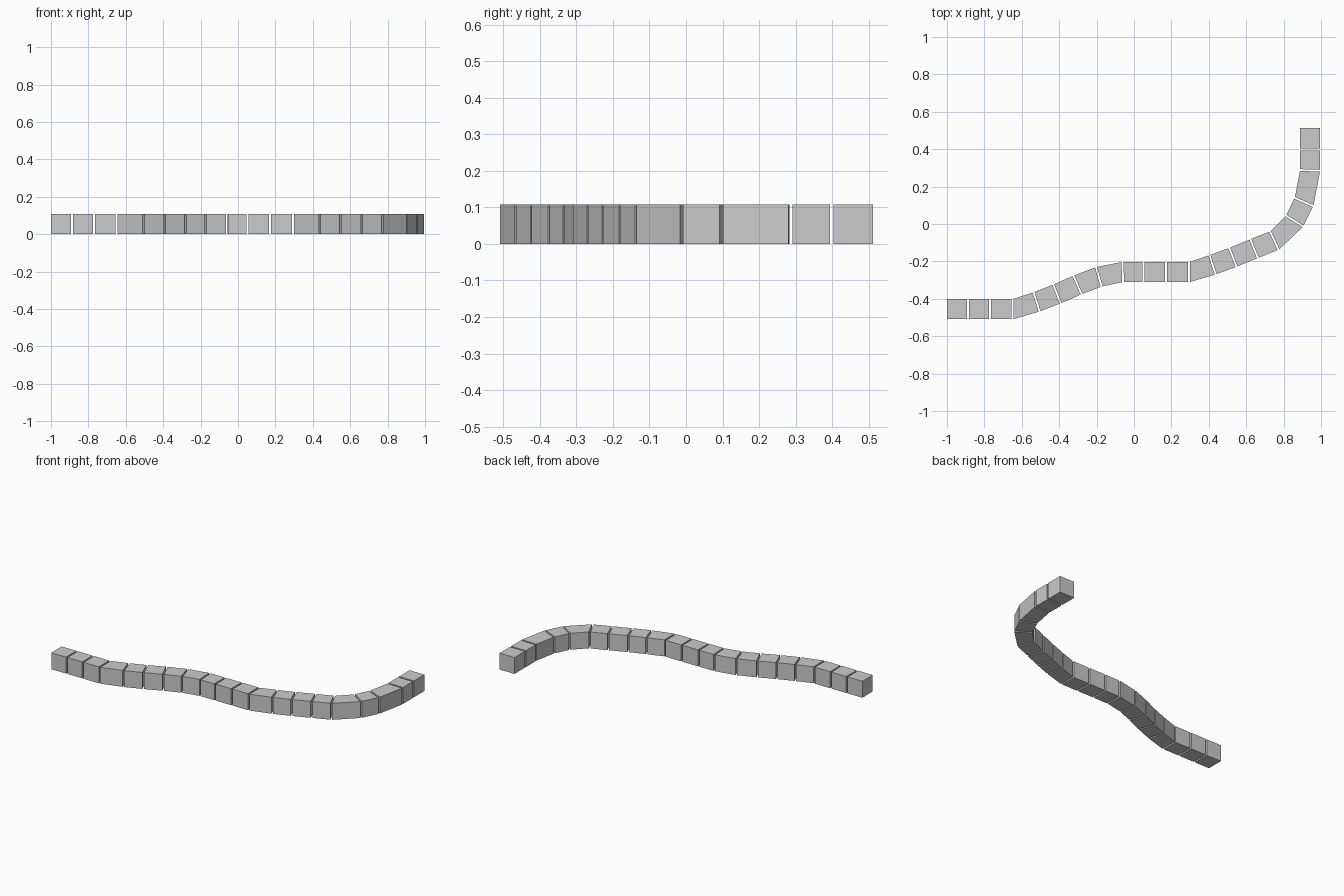
import bpy
from math import sin, cos, radians

if "Cube" in bpy.data.objects:
    bpy.data.objects.remove(bpy.data.objects["Cube"])

W, H, GAP = 0.108, 0.108, 0.010

# Joints along the winding path: x, y, heading in degrees
JOINTS = [
    (-1.005, -0.455, 0), (-0.888, -0.455, 0), (-0.770, -0.455, 0), (-0.650, -0.455, 0),
    (-0.521, -0.416, 17.5), (-0.412, -0.374, 21.5), (-0.302, -0.326, 23.5),
    (-0.188, -0.283, 16), (-0.060, -0.257, 2), (0.050, -0.256, 0),
    (0.172, -0.256, 0), (0.294, -0.256, 0), (0.420, -0.218, 18),
    (0.529, -0.178, 21), (0.642, -0.132, 21.5), (0.750, -0.088, 25),
    (0.858, 0.016, 58), (0.908, 0.118, 66), (0.941, 0.287, 89),
    (0.941, 0.399, 90), (0.941, 0.517, 90),
]


def section(joint, offset):
    """Square cross-section across the path, shifted along its heading."""
    x, y, a = joint[0], joint[1], radians(joint[2])
    cx, cy = x + offset * cos(a), y + offset * sin(a)
    nx, ny = -sin(a) * W / 2, cos(a) * W / 2
    return [(cx - nx, cy - ny, 0), (cx + nx, cy + ny, 0),
            (cx + nx, cy + ny, H), (cx - nx, cy - ny, H)]


# One closed block between each pair of joints
for i, (a, b) in enumerate(zip(JOINTS, JOINTS[1:])):
    verts = section(a, GAP / 2) + section(b, -GAP / 2)
    faces = [(3, 2, 1, 0), (4, 5, 6, 7)]
    faces += [(k, (k + 1) % 4, (k + 1) % 4 + 4, k + 4) for k in range(4)]
    mesh = bpy.data.meshes.new("edging_block")
    mesh.from_pydata(verts, [], [tuple(reversed(f)) for f in faces])
    mesh.flip_normals()
    obj = bpy.data.objects.new(f"edging_block_{i + 1:02d}", mesh)
    bpy.context.collection.objects.link(obj)
